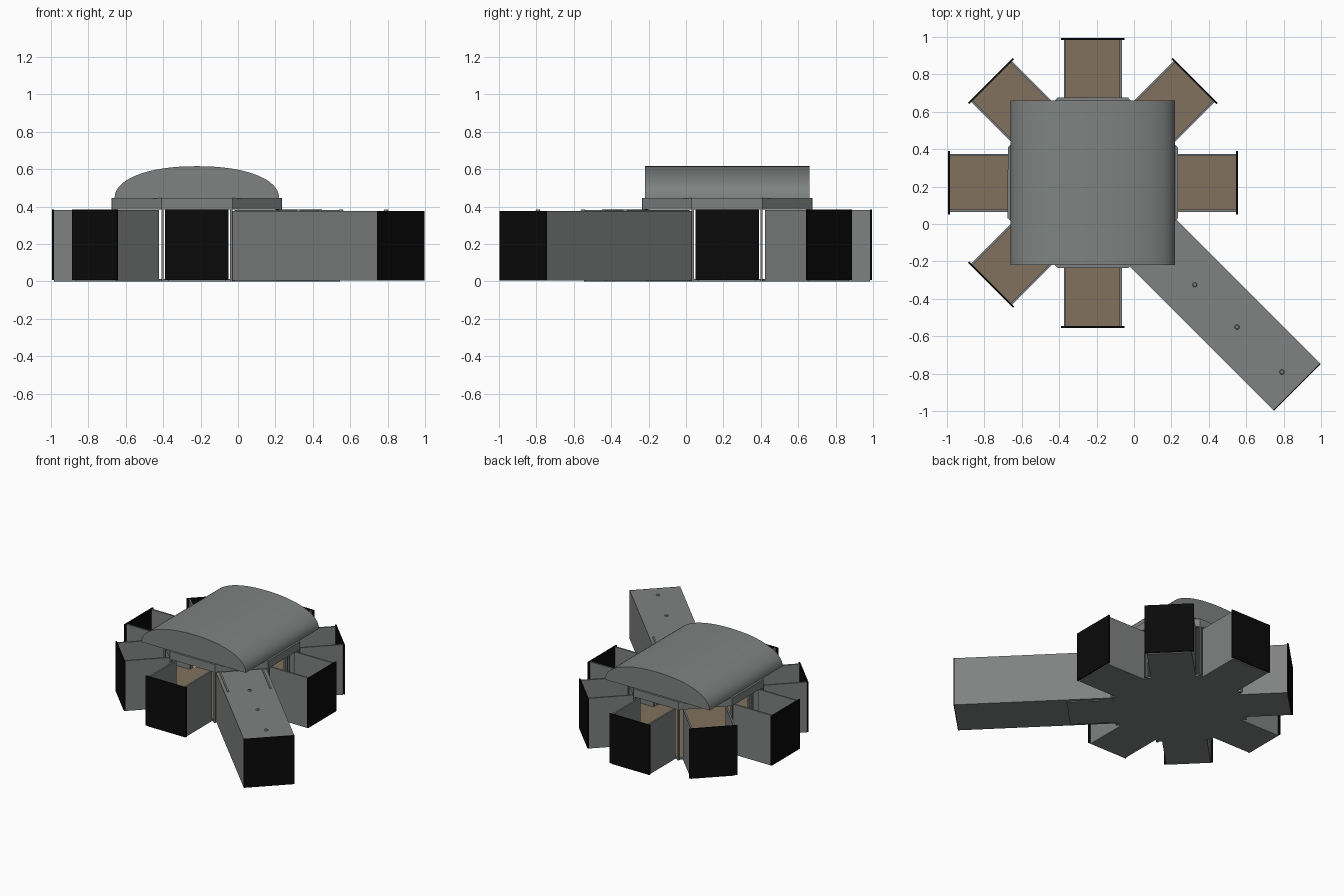
import bpy, bmesh, math
from mathutils import Matrix, Vector

default = bpy.data.objects.get("Cube")
if default:
    bpy.data.objects.remove(default, do_unlink=True)

HUB = Vector((-0.22, 0.22, 0))
APOTHEM = 0.44          # hub centre to each of its eight sides
ROOM_END = 0.775
TUNNEL_END = 1.546
WALL = 0.012
WALL_TOP = 0.382


def material(name, rgb):
    m = bpy.data.materials.new(name)
    m.use_nodes = True
    m.diffuse_color = (*rgb, 1)
    m.node_tree.nodes["Principled BSDF"].inputs["Base Color"].default_value = (*rgb, 1)
    return m


GREY = material("panel grey", (0.21, 0.225, 0.22))
BROWN = material("floor brown", (0.22, 0.165, 0.11))
BLACK = material("end black", (0.003, 0.003, 0.003))


def finish(name, bm, mats, angle=0.0):
    """Turn a mesh around the hub; a second material goes on upward faces."""
    bmesh.ops.recalc_face_normals(bm, faces=bm.faces)
    bm.transform(Matrix.Translation(HUB) @ Matrix.Rotation(angle, 4, "Z"))
    bm.normal_update()
    if len(mats) > 1:
        for f in bm.faces:
            f.material_index = int(f.normal.z > 0.9)
    me = bpy.data.meshes.new(name)
    bm.to_mesh(me)
    bm.free()
    for m in mats:
        me.materials.append(m)
    ob = bpy.data.objects.new(name, me)
    bpy.context.collection.objects.link(ob)
    return ob


def box(name, along, across, height, angle, *mats):
    """Box given by ranges along an arm, across it and in height."""
    bm = bmesh.new()
    bmesh.ops.create_cube(bm, size=1)
    for v in bm.verts:
        v.co = [r[0] if c < 0 else r[1] for c, r in zip(v.co, (along, across, height))]
    return finish(name, bm, mats, angle)


def prism(name, points, offset, *mats):
    """Extrude a closed outline."""
    bm = bmesh.new()
    face = bm.faces.new([bm.verts.new(p) for p in points])
    ext = bmesh.ops.extrude_face_region(bm, geom=[face])
    verts = [g for g in ext["geom"] if isinstance(g, bmesh.types.BMVert)]
    bmesh.ops.translate(bm, verts=verts, vec=offset)
    return finish(name, bm, mats)


# Octagonal hub floor
radius = APOTHEM / math.cos(math.pi / 8)
octagon = [(radius * math.cos((i + 0.5) * math.pi / 4),
            radius * math.sin((i + 0.5) * math.pi / 4), 0) for i in range(8)]
prism("hub_floor", octagon, (0, 0, WALL), GREY, BROWN)

# Vaulted roof with closed gable ends
SEGMENTS = 32
vault = []
for i in range(SEGMENTS + 1):
    t = math.pi * i / SEGMENTS
    c, s = math.cos(t), math.sin(t)
    vault.append((math.copysign(abs(c) ** 0.92, c) * APOTHEM, -APOTHEM,
                  0.443 + 0.173 * abs(s) ** 0.92))
roof = prism("vaulted_roof", vault, (0, 2 * APOTHEM, 0), GREY)
bpy.context.view_layer.objects.active = roof
roof.select_set(True)
bpy.ops.object.shade_smooth_by_angle(angle=math.radians(35))
roof.select_set(False)

# Eight arms: floor, side walls, door header, and end panel
for k in range(8):
    a = k * math.pi / 4
    is_tunnel = k == 7
    box(f"room_floor_{k}", (APOTHEM - 0.02, ROOM_END - 0.01), (-0.155, 0.155),
        (0, WALL), a, GREY, BROWN)
    box(f"door_header_{k}", (APOTHEM, APOTHEM + 0.015), (-0.187, 0.187),
        (0.385, 0.445), a, GREY)
    for side in (-1, 1):
        across = sorted((side * 0.155, side * (0.155 - WALL)))
        box(f"room_wall_{k}", (APOTHEM, ROOM_END - 0.01), across, (0, WALL_TOP), a, GREY)
        if k % 2 == 0:
            post = sorted((side * 0.177, side * 0.19))
            box(f"door_post_{k}", (APOTHEM, APOTHEM + 0.015), post, (0, 0.445), a, GREY)
    if not is_tunnel:
        box(f"end_panel_{k}", (ROOM_END - 0.01, ROOM_END), (-0.17, 0.17),
            (0.008, 0.385), a, BLACK)

# Long covered entrance tunnel on the front left diagonal
a = -math.pi / 4
HALF = 0.177
span = (APOTHEM, TUNNEL_END - 0.006)
box("tunnel_floor", span, (-HALF, HALF), (0.006, 0.016), a, GREY, BROWN)
box("tunnel_roof", span, (-HALF, HALF), (0.366, 0.377), a, GREY)
for side in (-1, 1):
    across = sorted((side * HALF, side * (HALF - WALL)))
    box("tunnel_wall", span, across, (0.01, 0.372), a, GREY)
box("tunnel_end", (TUNNEL_END - 0.006, TUNNEL_END), (-HALF, HALF), (0.006, 0.377), a, BLACK)

# Small fittings along the tunnel roof
for d in (0.77, 1.09, 1.43):
    bm = bmesh.new()
    bmesh.ops.create_cone(bm, cap_ends=True, segments=12, radius1=0.014, radius2=0.01,
                          depth=0.01, matrix=Matrix.Translation((d, 0, 0.38)))
    finish("roof_fitting", bm, [GREY], a)
